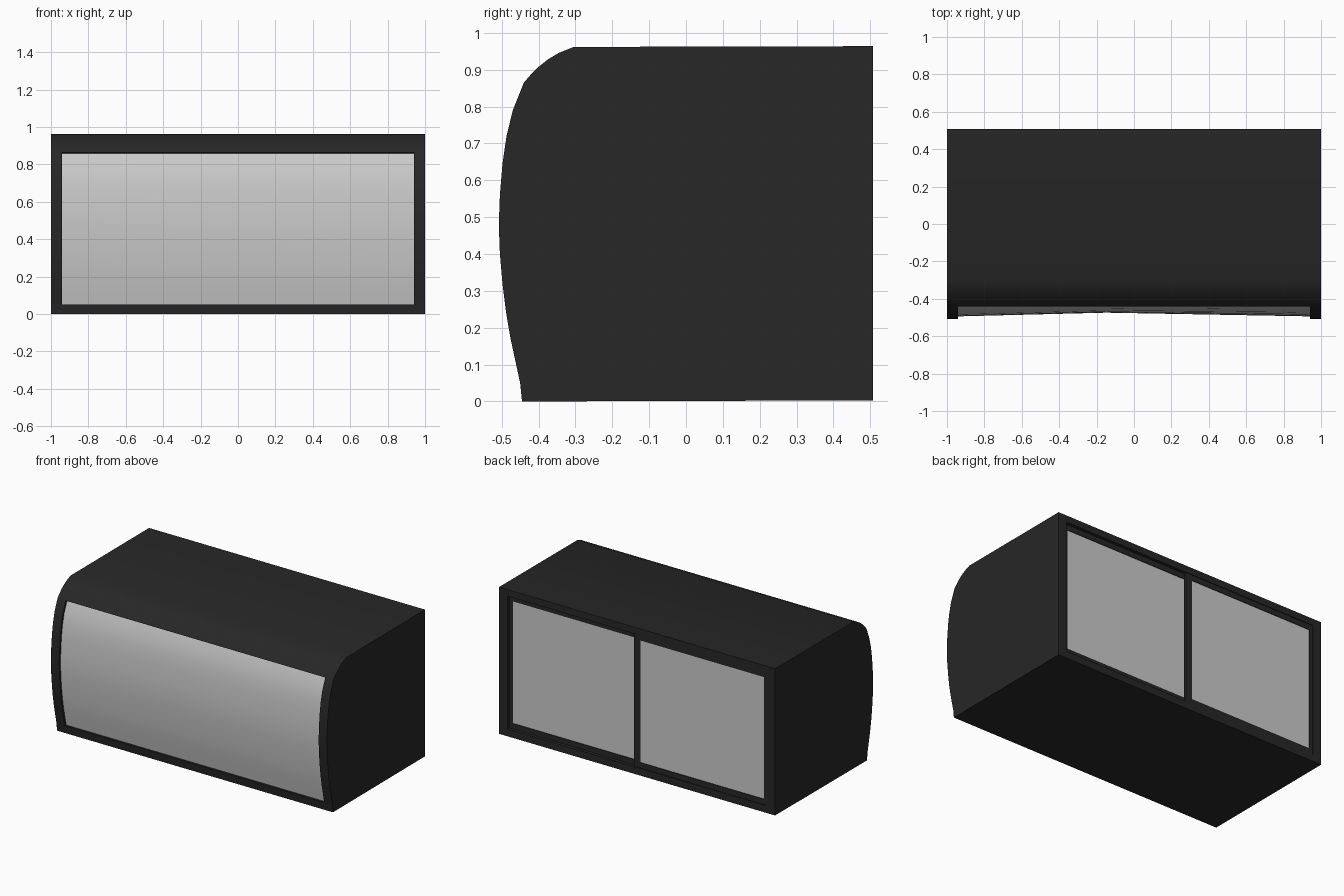
import bpy, bmesh, math

if "Cube" in bpy.data.objects:
    bpy.data.objects.remove(bpy.data.objects["Cube"])

W, INNER = 1.0, 0.94      # half width of case, half width of openings
BACK = 0.507

black = bpy.data.materials.new("black_enamel")
black.diffuse_color = (0.02, 0.02, 0.02, 1)
black.use_nodes = True
black.node_tree.nodes["Principled BSDF"].inputs["Base Color"].default_value = black.diffuse_color


def finish(name, bm, mat=None, smooth=True):
    bmesh.ops.recalc_face_normals(bm, faces=bm.faces)
    me = bpy.data.meshes.new(name)
    bm.to_mesh(me)
    bm.free()
    ob = bpy.data.objects.new(name, me)
    bpy.context.collection.objects.link(ob)
    if mat:
        me.materials.append(mat)
    if smooth:
        bpy.ops.object.select_all(action='DESELECT')
        ob.select_set(True)
        bpy.context.view_layer.objects.active = ob
        bpy.ops.object.shade_smooth_by_angle(angle=math.radians(25))
    return ob


def extrude_profile(name, pts, x0, x1, mat=None):
    """Extrude a closed (y, z) outline along x."""
    bm = bmesh.new()
    face = bm.faces.new([bm.verts.new((x0, y, z)) for y, z in pts])
    ext = bmesh.ops.extrude_face_region(bm, geom=[face])["geom"]
    for v in ext:
        if isinstance(v, bmesh.types.BMVert):
            v.co.x = x1
    return finish(name, bm, mat)


def box(name, x0, x1, y0, y1, z0, z1, mat=None):
    return extrude_profile(name, [(y0, z0), (y1, z0), (y1, z1), (y0, z1)], x0, x1, mat)


# Side outline: bowed front, rounded top shoulder
bow = [(-.45, .05), (-.463, .11), (-.476, .17), (-.488, .24), (-.498, .32),
       (-.505, .40), (-.508, .48), (-.505, .56), (-.498, .645), (-.487, .72),
       (-.470, .79), (-.440, .865)]
shoulder = [(-.422, .886), (-.400, .908), (-.375, .928), (-.345, .946), (-.305, .962)]
outline = [(-.445, 0)] + bow + shoulder + [(BACK, .964), (BACK, .003)]

# Solid end panels
for side, s in (("left", -1), ("right", 1)):
    extrude_profile(side + "_end_panel", outline, s * INNER, s * W, black)

# Canopy and base between the end panels
under = [(BACK, .92), (-.29, .92), (-.36, .885), (-.405, .85)]
extrude_profile("canopy", [bow[-1]] + shoulder + [(BACK, .964)] + under,
                -INNER, INNER, black)
extrude_profile("base", [(-.445, 0), (-.45, .05), (BACK, .05), (BACK, .003)],
                -INNER, INNER, black)

# Curved front glass, set in slightly and sagging a little towards the middle
bm = bmesh.new()
rows = []
for y, z in bow:
    sag = 0.02 * math.sin(math.pi * (z - .05) / .815)
    rows.append([bm.verts.new((x, y + .014 + sag * k, min(z, .86)))
                 for x, k in ((-INNER, 0), (-.15, 1), (INNER, 0))])
for a, b in zip(rows, rows[1:]):
    for i in range(2):
        bm.faces.new((a[i], a[i + 1], b[i + 1], b[i]))
finish("front_glass", bm)


# Sliding rear doors on two tracks
def door(name, x0, x1, y):
    z0, z1, f, t = .05, .92, .035, .014
    g0, g1 = x0 + (.025 if x0 < -.5 else .045), x1 - (.025 if x1 > .5 else .045)
    box(name + "_stile_a", x0, g0, y - t, y, z0, z1, black)
    box(name + "_stile_b", g1, x1, y - t, y, z0, z1, black)
    box(name + "_bottom_rail", g0, g1, y - t, y, z0, z0 + f, black)
    box(name + "_top_rail", g0, g1, y - t, y, z1 - f, z1, black)
    box(name + "_glass", g0, g1, y - t + .003, y - .004, z0 + f, z1 - f)


door("outer_door", -INNER, .025, BACK - .005)
door("inner_door", -.02, INNER, BACK - .021)
